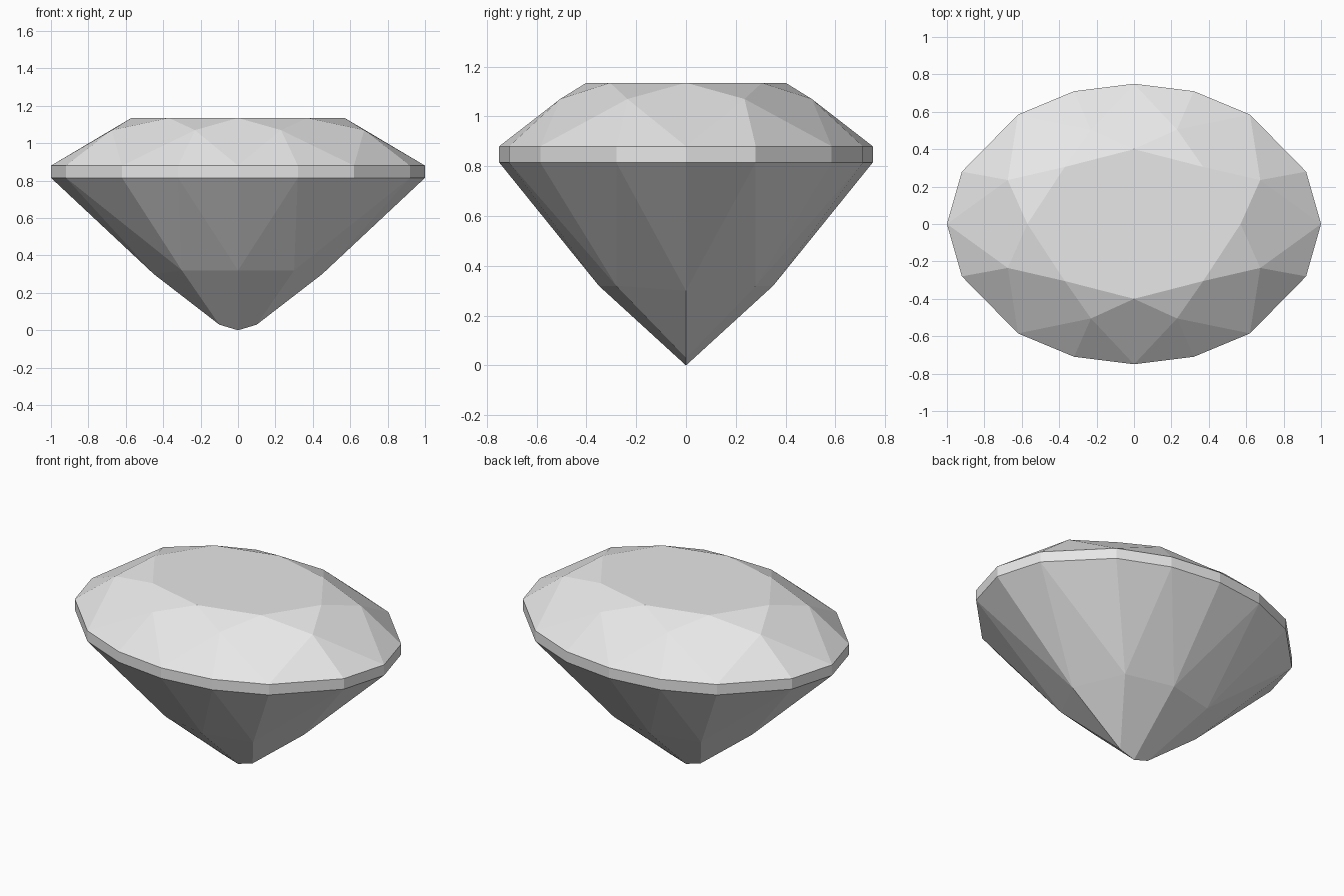
import bpy
import bmesh
from math import atan2, tau

if "Cube" in bpy.data.objects:
    bpy.data.objects.remove(bpy.data.objects["Cube"], do_unlink=True)

mat = bpy.data.materials.new("pale_grey")
mat.use_nodes = True
grey = (0.8, 0.8, 0.8, 1)
mat.diffuse_color = grey
mat.node_tree.nodes["Principled BSDF"].inputs["Base Color"].default_value = grey

bm = bmesh.new()


def ring(quarter):
    """Mirror a quarter outline into a full ring, anticlockwise from +x."""
    pts = {(sx * x + 0.0, sy * y + 0.0, z)
           for x, y, z in quarter for sx in (1, -1) for sy in (1, -1)}
    ordered = sorted(pts, key=lambda p: atan2(p[1], p[0]) % tau)
    return [bm.verts.new(p) for p in ordered]


def facet(*verts):
    bm.faces.new(list(dict.fromkeys(verts)))


# Rings of corners, from the table down to the culet
oval = [(1, 0), (0.92, 0.28), (0.62, 0.585), (0.32, 0.71), (0, 0.75)]
table = ring([(0.57, 0, 1.135), (0.37, 0.305, 1.135), (0, 0.4, 1.135)])
star = ring([(0.675, 0.235, 1.07), (0.23, 0.505, 1.07)])
girdle_top = ring([(x, y, 0.88) for x, y in oval])
girdle_low = ring([(x, y, 0.815) for x, y in oval])
pavilion = ring([(0.45, 0, 0.3), (0.3, 0.28, 0.32), (0, 0.35, 0.32)])
right_end, culet, left_end = [
    bm.verts.new(p) for p in ((0.1, 0, 0.03), (0, 0, 0), (-0.1, 0, 0.03))]
tips = [right_end, right_end, culet, left_end,
        left_end, left_end, culet, right_end]

# Table
facet(*table)

for i in range(8):
    j = (i + 1) % 8
    a, b, c = 2 * i, 2 * i + 1, (2 * i + 2) % 16
    # Crown: star, kite and upper girdle facets
    facet(table[i], star[i], table[j])
    facet(table[i], star[i - 1], girdle_top[a], star[i])
    facet(star[i], girdle_top[a], girdle_top[b])
    facet(star[i], girdle_top[b], girdle_top[c])
    # Girdle band
    for s, e in ((a, b), (b, c)):
        facet(girdle_top[s], girdle_low[s], girdle_low[e], girdle_top[e])
    # Pavilion: lower girdle facets and the facets meeting at the keel
    facet(girdle_low[a], pavilion[i], girdle_low[b])
    facet(girdle_low[b], pavilion[i], pavilion[j])
    facet(girdle_low[b], pavilion[j], girdle_low[c])
    facet(pavilion[i], tips[i], tips[j], pavilion[j])

bmesh.ops.recalc_face_normals(bm, faces=bm.faces)
mesh = bpy.data.meshes.new("oval_gem")
bm.to_mesh(mesh)
bm.free()
mesh.materials.append(mat)
bpy.context.collection.objects.link(bpy.data.objects.new("oval_gem", mesh))
